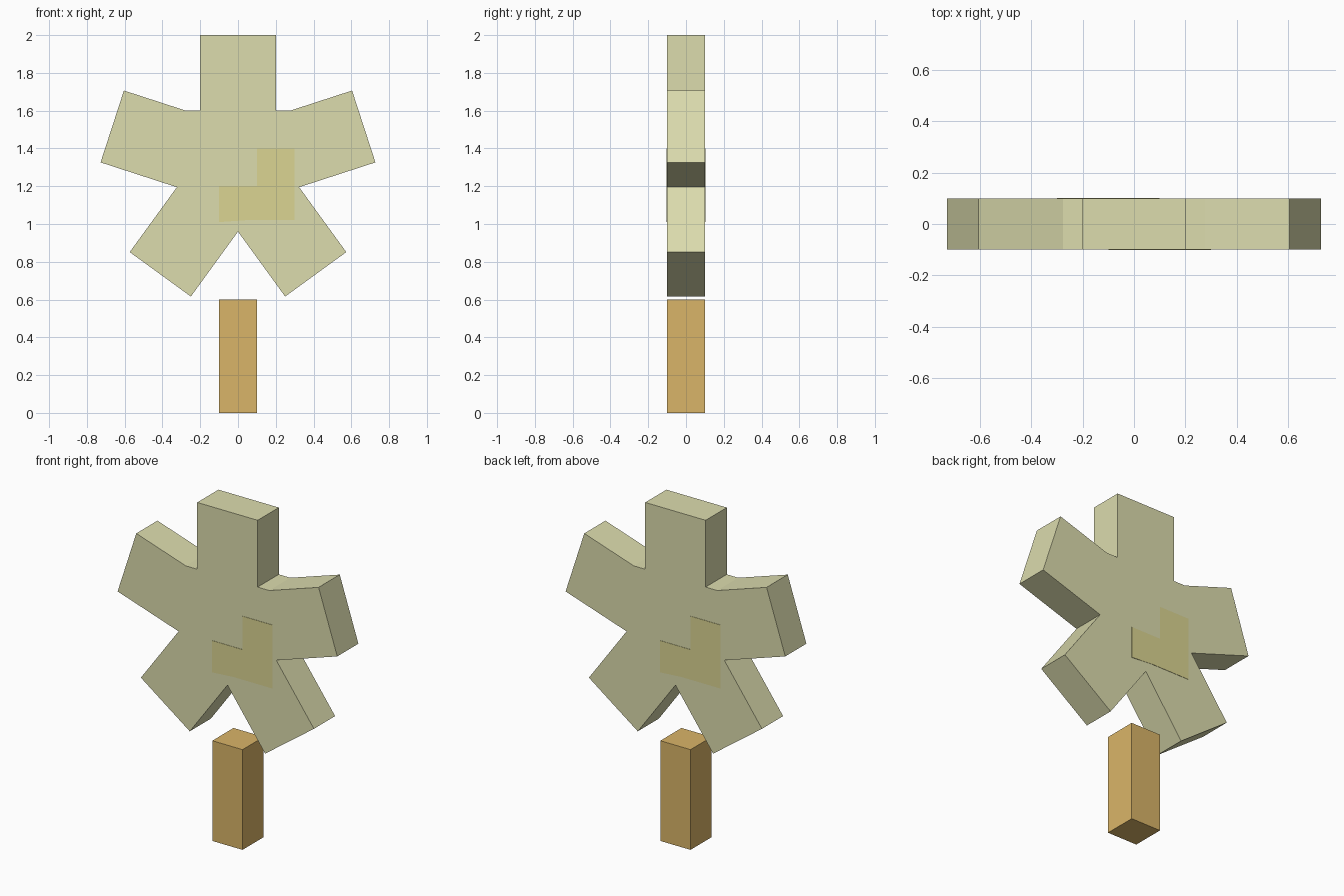
import bpy
import bmesh
from math import sin, cos, tan, radians

if "Cube" in bpy.data.objects:
    bpy.data.objects.remove(bpy.data.objects["Cube"])

HALF = 0.2       # half width of a petal
REACH = 0.7      # centre to petal tip
CENTRE = 1.3     # height of the bloom centre
DEPTH = 0.1      # half thickness


def make_material(name, rgb):
    linear = [((c / 255 + 0.055) / 1.055) ** 2.4 for c in rgb]
    mat = bpy.data.materials.new(name)
    mat.use_nodes = True
    mat.diffuse_color = (*linear, 1)
    bsdf = mat.node_tree.nodes["Principled BSDF"]
    bsdf.inputs["Base Color"].default_value = (*linear, 1)
    bsdf.inputs["Roughness"].default_value = 0.9
    return mat


def slab(name, outline, y0, y1, mat):
    """Extrude an (x, z) outline from y0 to y1."""
    bm = bmesh.new()
    face = bm.faces.new([bm.verts.new((x, y0, z)) for x, z in outline])
    geom = bmesh.ops.extrude_face_region(bm, geom=[face])["geom"]
    moved = [g for g in geom if isinstance(g, bmesh.types.BMVert)]
    bmesh.ops.translate(bm, verts=moved, vec=(0, y1 - y0, 0))
    bmesh.ops.recalc_face_normals(bm, faces=bm.faces)
    mesh = bpy.data.meshes.new(name)
    bm.to_mesh(mesh)
    bm.free()
    mesh.materials.append(mat)
    obj = bpy.data.objects.new(name, mesh)
    bpy.context.collection.objects.link(obj)
    return obj


olive = make_material("pale_olive", (220, 220, 174))
yellow = make_material("soft_yellow", (219, 213, 146))
brown = make_material("golden_brown", (218, 181, 104))


def petal_point(angle, along, side):
    """Point on a petal, measured along and across its direction."""
    a = radians(angle)
    return (sin(a) * along + cos(a) * side,
            CENTRE + cos(a) * along - sin(a) * side)


# Bloom: five square-ended petals, with a flat ledge beside the top petal
valley = HALF / tan(radians(36))
ledge_z = CENTRE + 0.3
ledge_along = (0.3 - HALF * sin(radians(72))) / cos(radians(72))
outline = []
for i in range(5):
    angle = 72 * i
    outline.append(petal_point(angle, REACH, -HALF))
    outline.append(petal_point(angle, REACH, HALF))
    if i == 0:
        outline.append((HALF, ledge_z))
        outline.append(petal_point(72, ledge_along, -HALF))
    elif i == 4:
        outline.append(petal_point(angle, ledge_along, HALF))
        outline.append((-HALF, ledge_z))
    else:
        outline.append(petal_point(angle, valley, HALF))
slab("bloom", outline, -DEPTH, DEPTH, olive)

# Yellow stepped patch on each face of the bloom
patch = [(-0.1, 1.2), (-0.1, 1.01), (0.04, 1.02), (0.3, 1.02), (0.3, 1.4),
         (0.1, 1.4), (0.1, 1.2)]
slab("front_patch", patch, -DEPTH - 0.002, -DEPTH + 0.002, yellow)
slab("back_patch", [(-x, z) for x, z in patch],
     DEPTH - 0.002, DEPTH + 0.002, yellow)

# Stem: a square post standing just below the bloom
slab("stem", [(-0.1, 0), (0.1, 0), (0.1, 0.6), (-0.1, 0.6)],
     -DEPTH, DEPTH, brown)
